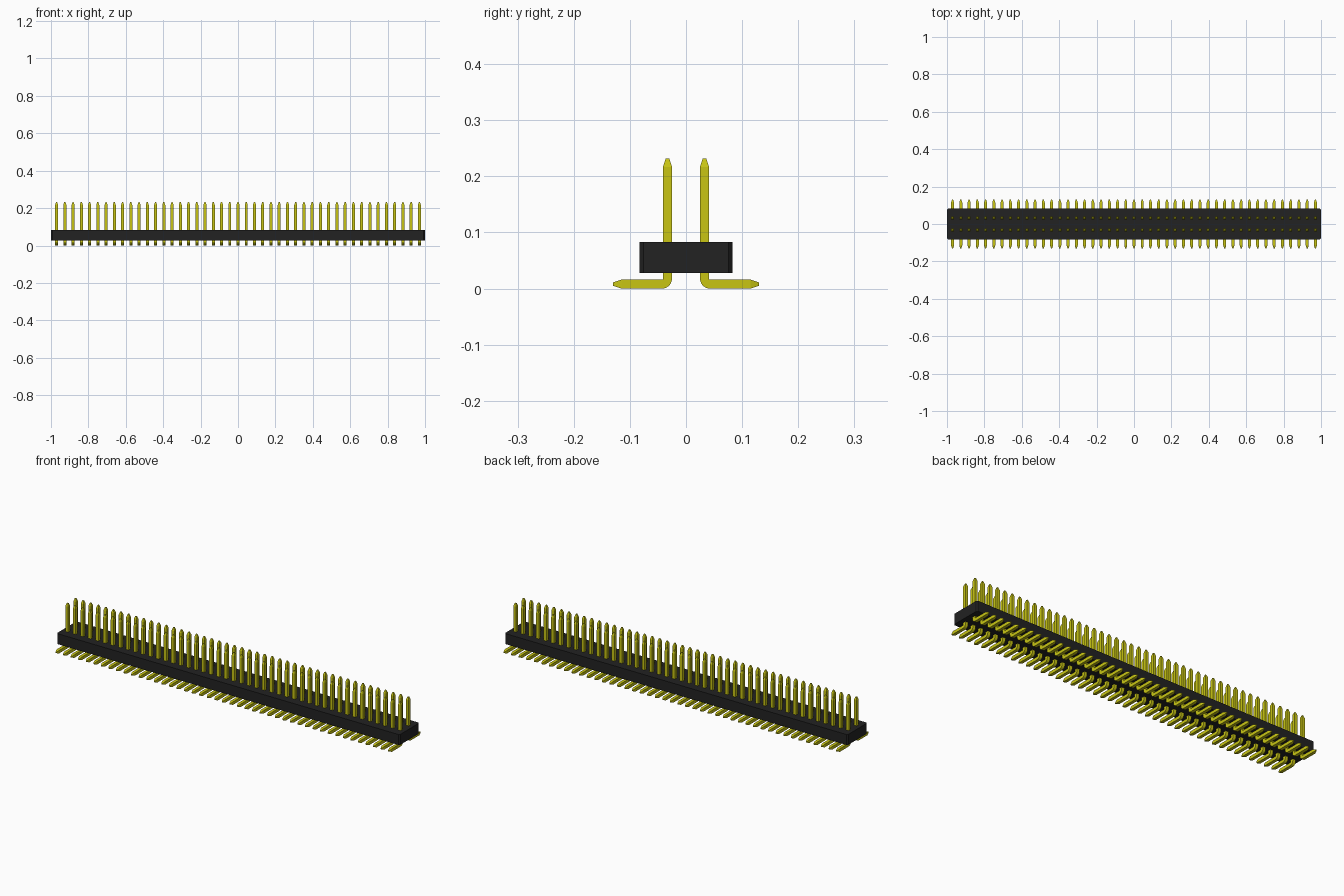
import bpy, bmesh, math
from mathutils import Vector

cube = bpy.data.objects.get("Cube")
if cube:
    bpy.data.objects.remove(cube)

PINS = 45
SPAN = 1.94                 # first pin centre to last pin centre
PITCH = SPAN / (PINS - 1)
HALF = 0.008                # half thickness of a pin
TIP = 0.003                 # half thickness at the pointed ends
ROW_Y = 0.033
BEND = 0.0095               # centre-line bend radius


def material(name, colour, roughness):
    mat = bpy.data.materials.new(name)
    mat.use_nodes = True
    mat.diffuse_color = (*colour, 1)
    shader = mat.node_tree.nodes["Principled BSDF"]
    shader.inputs["Base Color"].default_value = (*colour, 1)
    shader.inputs["Roughness"].default_value = roughness
    return mat


def make_object(name, bm, mat):
    bmesh.ops.recalc_face_normals(bm, faces=bm.faces)
    mesh = bpy.data.meshes.new(name)
    bm.to_mesh(mesh)
    bm.free()
    mesh.materials.append(mat)
    obj = bpy.data.objects.new(name, mesh)
    bpy.context.collection.objects.link(obj)
    return obj


yellow = material("pin yellow", (0.58, 0.56, 0.007), 0.5)
black = material("housing black", (0.016, 0.016, 0.016), 0.6)

# Housing: long block with chamfered upright corners
bm = bmesh.new()
bmesh.ops.create_cube(bm, size=1)
bmesh.ops.scale(bm, vec=(2, 0.166, 0.055), verts=bm.verts)
bmesh.ops.translate(bm, vec=(0, 0, 0.0555), verts=bm.verts)
upright = [e for e in bm.edges
           if abs(e.verts[0].co.z - e.verts[1].co.z) > 0.01]
bmesh.ops.bevel(bm, geom=upright, offset=0.007, segments=1, affect='EDGES')
make_object("housing", bm, black)


def pin_sections():
    """Centre, outward direction and half thickness along one bent pin."""
    up, out = Vector((0, 0, 1)), Vector((0, 1, 0))
    sections = [(Vector((0, ROW_Y, 0.232)), out, TIP),
                (Vector((0, ROW_Y, 0.217)), out, HALF)]
    centre = Vector((0, ROW_Y + BEND, HALF + BEND))
    steps = 6
    for i in range(steps + 1):
        a = math.pi / 2 * i / steps
        inward = out * math.cos(a) + up * math.sin(a)
        sections.append((centre - inward * BEND, inward, HALF))
    sections += [(Vector((0, 0.115, HALF)), up, HALF),
                 (Vector((0, 0.13, HALF)), up, TIP)]
    return sections


def pin_row(name, side):
    # One square pin swept along its bent path, repeated along the housing
    bm = bmesh.new()
    rings = []
    for centre, across, half in pin_sections():
        ring = []
        for sx, sa in ((-1, -1), (1, -1), (1, 1), (-1, 1)):
            p = centre + Vector((sx * half, 0, 0)) + across * (sa * half)
            ring.append(bm.verts.new((p.x - SPAN / 2, p.y * side, p.z)))
        rings.append(ring)
    for a, b in zip(rings, rings[1:]):
        for i in range(4):
            j = (i + 1) % 4
            bm.faces.new((a[i], a[j], b[j], b[i]))
    bm.faces.new(rings[0])
    bm.faces.new(rings[-1])
    obj = make_object(name, bm, yellow)
    array = obj.modifiers.new("repeat", 'ARRAY')
    array.count = PINS
    array.use_relative_offset = False
    array.use_constant_offset = True
    array.constant_offset_displace = (PITCH, 0, 0)


pin_row("front_pins", -1)
pin_row("back_pins", 1)
